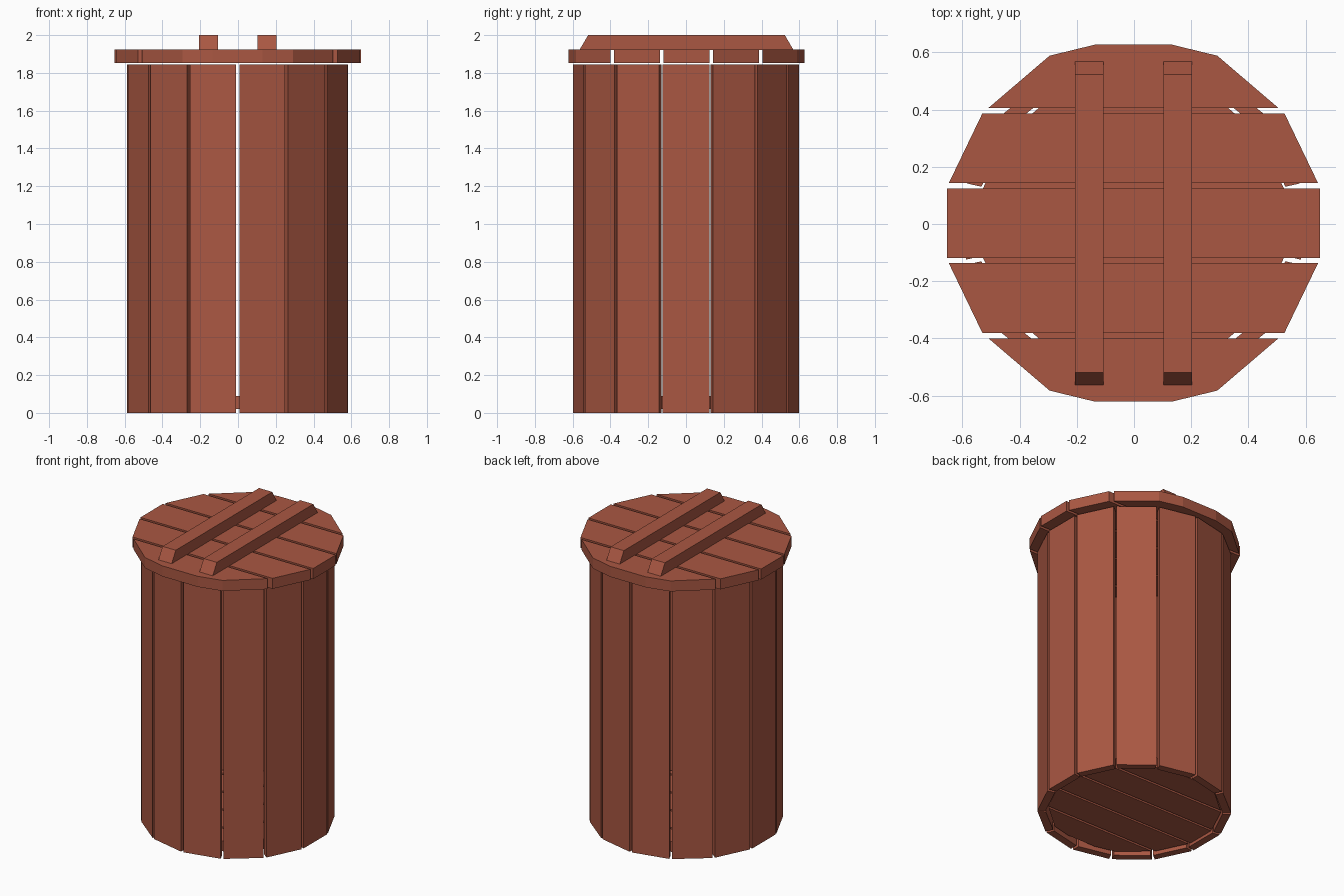
import bpy, bmesh, math
from mathutils import Matrix

cube = bpy.data.objects.get("Cube")
if cube:
    bpy.data.objects.remove(cube, do_unlink=True)

wood = bpy.data.materials.new("red_brown_wood")
wood.use_nodes = True
colour = (0.40, 0.096, 0.055, 1)
wood.diffuse_color = colour
wood.node_tree.nodes["Principled BSDF"].inputs["Base Color"].default_value = colour


def prism(name, outline, direction, matrix=Matrix()):
    """Extrude a flat 3D outline along a direction into a closed solid."""
    bm = bmesh.new()
    face = bm.faces.new([bm.verts.new(p) for p in outline])
    top = bmesh.ops.extrude_face_region(bm, geom=[face])["geom"]
    bmesh.ops.translate(bm, vec=direction,
                        verts=[g for g in top if isinstance(g, bmesh.types.BMVert)])
    bmesh.ops.transform(bm, matrix=matrix, verts=bm.verts)
    bmesh.ops.recalc_face_normals(bm, faces=bm.faces)
    mesh = bpy.data.meshes.new(name)
    bm.to_mesh(mesh)
    bm.free()
    mesh.materials.append(wood)
    obj = bpy.data.objects.new(name, mesh)
    bpy.context.collection.objects.link(obj)
    return obj


# Ring of wedge-shaped staves, with a seam at the front and back
STAVES, OUTER, THICK, GAP, HEIGHT = 14, 0.585, 0.05, 0.009, 1.845
INNER = OUTER - THICK
slope = math.tan(math.pi / STAVES)
half_out, half_in = OUTER * slope - GAP, INNER * slope - GAP
stave = [(INNER, -half_in, 0), (OUTER, -half_out, 0),
         (OUTER, half_out, 0), (INNER, half_in, 0)]
for i in range(STAVES):
    turn = Matrix.Rotation(math.tau * i / STAVES, 4, 'Z')
    prism(f"stave_{i + 1}", stave, (0, 0, HEIGHT),
          Matrix.Translation((-0.002, 0, 0)) @ turn)

# Half outlines (x, y) of the planks of a round board
middle = [(0.652, -0.121), (0.652, 0.121)]
inner = [(0.645, 0.14), (0.528, 0.383)]
outer = [(0.506, 0.403), (0.293, 0.585), (0.133, 0.624)]


def round_board(name, scale, z, thick):
    """Five planks running left to right, clipped to a rough circle."""
    planks = [("middle", middle, 1)]
    for side, label in ((1, "back"), (-1, "front")):
        planks += [(f"{label}_inner", inner, side), (f"{label}_outer", outer, side)]
    place = Matrix.Translation((-0.002, 0.003, z)) @ Matrix.Diagonal((scale, scale, 1, 1))
    for label, half, side in planks:
        pts = [(x, y * side, 0) for x, y in half]
        pts += [(-x, y, 0) for x, y, _ in reversed(pts)]
        prism(f"{name}_{label}_plank", pts, (0, 0, thick), place)


round_board("lid", 1.0, 1.853, 0.072)
round_board("base", 0.82, 0.02, 0.07)

# Two battens with sloped ends across the lid
batten = [(0, -0.565, 1.92), (0, 0.57, 1.92), (0, 0.523, 2.0), (0, -0.518, 2.0)]
for side, x in (("right", -0.207), ("left", 0.103)):
    prism(f"{side}_batten", batten, (0.1, 0, 0), Matrix.Translation((x, 0, 0)))
